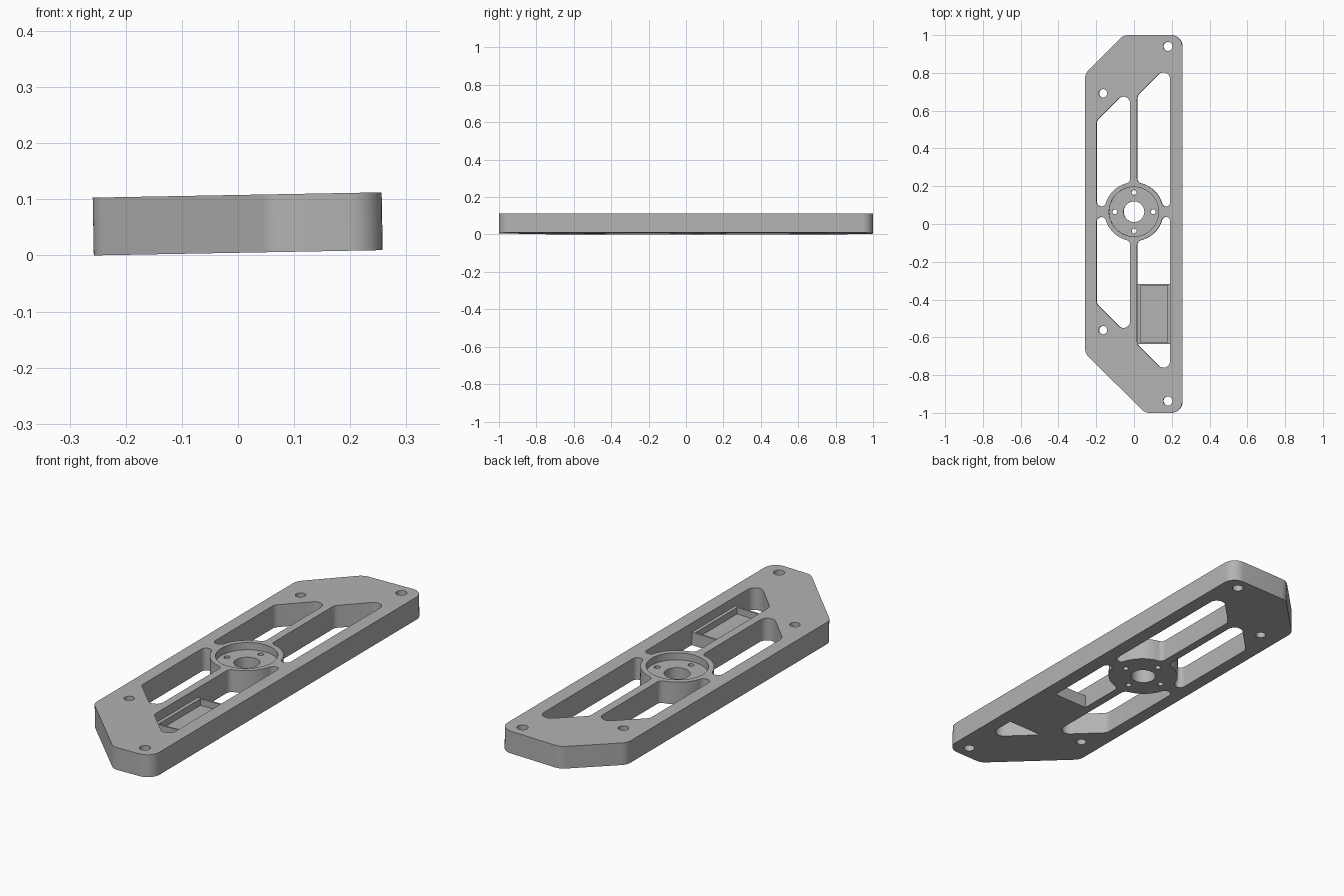
import bpy, bmesh
from math import atan2, cos, sin, pi, radians, sqrt, tan
from mathutils import Matrix, Vector

cube = bpy.data.objects.get("Cube")
if cube:
    bpy.data.objects.remove(cube, do_unlink=True)

THICK = 0.103
TILT = radians(1.05)
HUB_Y = 0.065
RING_R = 0.155

grey = bpy.data.materials.new("plain grey")
grey.use_nodes = True
grey.diffuse_color = (0.45, 0.45, 0.45, 1)
grey.node_tree.nodes["Principled BSDF"].inputs["Base Color"].default_value = (0.45, 0.45, 0.45, 1)


def arc(cx, cy, r, a0, a1, n=10):
    return [(cx + r * cos(a0 + (a1 - a0) * i / n), cy + r * sin(a0 + (a1 - a0) * i / n))
            for i in range(n + 1)]


def circle(cx, cy, r, n=40):
    return arc(cx, cy, r, 0, 2 * pi, n)[:-1]


def fillet(before, corner, after, r, n=8):
    """Points of a round of radius r that replaces a corner."""
    p = Vector(corner)
    d0 = (Vector(before) - p).normalized()
    d1 = (Vector(after) - p).normalized()
    half = d0.angle(d1) / 2
    c = p + (d0 + d1).normalized() * (r / sin(half))
    s = p + d0 * (r / tan(half)) - c
    e = p + d1 * (r / tan(half)) - c
    a0 = atan2(s.y, s.x)
    turn = (atan2(e.y, e.x) - a0 + pi) % (2 * pi) - pi
    return arc(c.x, c.y, r, a0, a0 + turn, n)


def rounded(points, r):
    n = len(points)
    return [q for i in range(n)
            for q in fillet(points[i - 1], points[i], points[(i + 1) % n], r)]


def prism(name, outline, z0, z1):
    bm = bmesh.new()
    face = bm.faces.new([bm.verts.new((x, y, z0)) for x, y in outline])
    top = bmesh.ops.extrude_face_region(bm, geom=[face])["geom"]
    bmesh.ops.translate(bm, vec=(0, 0, z1 - z0),
                        verts=[g for g in top if isinstance(g, bmesh.types.BMVert)])
    bmesh.ops.recalc_face_normals(bm, faces=bm.faces)
    mesh = bpy.data.meshes.new(name)
    bm.to_mesh(mesh)
    bm.free()
    mesh.materials.append(grey)
    ob = bpy.data.objects.new(name, mesh)
    bpy.context.collection.objects.link(ob)
    return ob


def cut(ob, cutters):
    """Subtract the cutters, keep the result and drop the cutters."""
    for c in cutters:
        c.hide_render = True
        mod = ob.modifiers.new("cut", "BOOLEAN")
        mod.operation, mod.solver, mod.object = "DIFFERENCE", "EXACT", c
    bpy.context.view_layer.update()
    result = bpy.data.meshes.new_from_object(ob.evaluated_get(bpy.context.evaluated_depsgraph_get()))
    ob.modifiers.clear()
    ob.data = result
    for c in cutters:
        bpy.data.objects.remove(c, do_unlink=True)


def window(sx, sy, inner, outer, k, r_out):
    """Window beside a spoke: slanted far end, near end wrapped around the hub ring."""
    hub, r_in = sy * HUB_Y, 0.025
    ou, iu = outer - r_out, inner + r_in
    ov = hub + sqrt((RING_R + r_out) ** 2 - ou ** 2)
    iv = hub + sqrt((RING_R + r_in) ** 2 - iu ** 2)
    far_in, far_out = (inner, sx * inner + k), (outer, sx * outer + k)
    pts = arc(ou, ov, r_out, 0, atan2(hub - ov, -ou))
    pts += arc(0, hub, RING_R, atan2(ov - hub, ou), atan2(iv - hub, iu), 16)[1:-1]
    pts += arc(iu, iv, r_in, atan2(hub - iv, -iu), -pi)
    pts += fillet((inner, iv), far_in, far_out, 0.035)
    pts += fillet(far_in, far_out, (outer, ov), 0.036)
    return prism("window_cutter", [(sx * u, sy * v) for u, v in pts], -0.1, 0.3)


# Main plate
outline = [(-0.055, 1), (0.257, 1), (0.257, -1), (0.06, -1), (-0.258, -0.685), (-0.258, 0.797)]
plate = prism("base_plate", rounded(outline, 0.06), 0, THICK)

# Four windows, hub recess, hub bore, screw holes and corner holes
cutters = [window(-1, 1, 0.02, 0.197, 0.744, 0.025),
           window(1, 1, 0.018, 0.192, 0.662, 0.022),
           window(-1, -1, 0.02, 0.197, 0.62, 0.025),
           window(1, -1, 0.018, 0.192, 0.62, 0.022),
           prism("recess_cutter", circle(0, HUB_Y, 0.131, 64), 0.07, 0.3)]
holes = [(0, HUB_Y, 0.055)]
holes += [(0.102 * cos(i * pi / 2), HUB_Y + 0.102 * sin(i * pi / 2), 0.013) for i in range(4)]
holes += [(0.18, 0.94, 0.024), (0.18, -0.937, 0.024), (-0.163, 0.692, 0.022), (-0.163, -0.562, 0.022)]
cutters += [prism("hole_cutter", circle(*h), -0.1, 0.3) for h in holes]
cut(plate, cutters)


def box(x0, x1, y0, y1):
    return [(x0, y0), (x1, y0), (x1, y1), (x0, y1)]


# Shallow tray set low in one window
tray = prism("tray", box(0.016, 0.194, -0.636, -0.317), 0, 0.06)
cut(tray, [prism("pocket_cutter", box(0.035, 0.177, -0.627, -0.326), 0.03, 0.3)])

# Smooth the rounds and lean the whole part slightly
lean = Matrix.Translation((THICK * sin(TILT) / 2, 0, 0.258 * sin(TILT))) @ Matrix.Rotation(-TILT, 4, "Y")
for ob in (plate, tray):
    ob.data.shade_smooth()
    ob.data.set_sharp_from_angle(angle=radians(30))
    ob.data.transform(lean)
